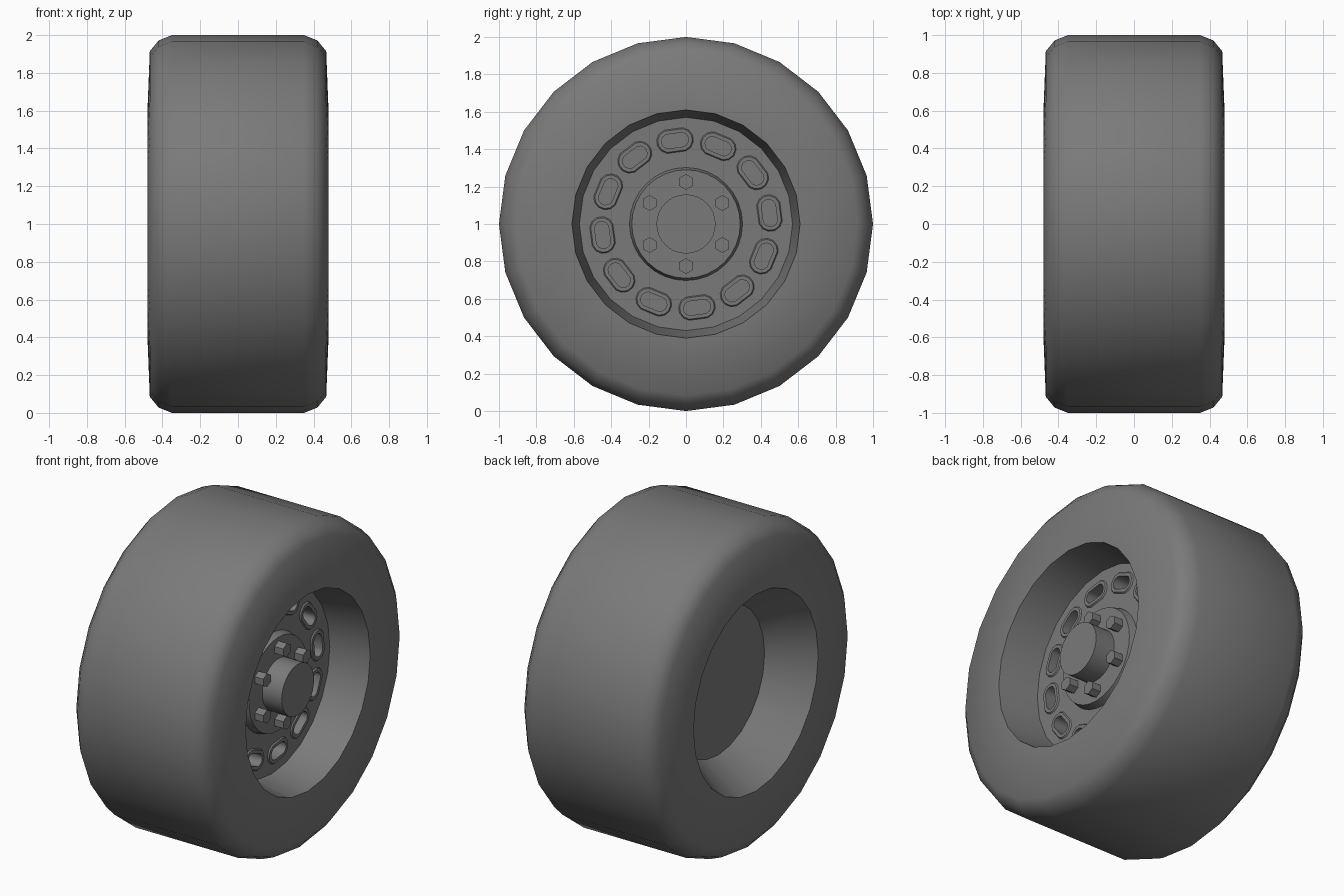
import bpy, bmesh
from math import sin, cos, pi, radians

if "Cube" in bpy.data.objects:
    bpy.data.objects.remove(bpy.data.objects["Cube"])

AXLE = 1.0          # axle height; the axle runs along x
BACK, FACE = -0.22, 0.23
BACK_R = 0.455      # the back well narrows more than the front one

grey = bpy.data.materials.new("dark_grey")
grey.diffuse_color = (0.195, 0.195, 0.195, 1)
grey.use_nodes = True
grey.node_tree.nodes["Principled BSDF"].inputs["Base Color"].default_value = grey.diffuse_color


def finish(name, bm, angle=None):
    bmesh.ops.recalc_face_normals(bm, faces=bm.faces)
    mesh = bpy.data.meshes.new(name)
    bm.to_mesh(mesh)
    bm.free()
    mesh.materials.append(grey)
    ob = bpy.data.objects.new(name, mesh)
    bpy.context.collection.objects.link(ob)
    if angle:
        bpy.ops.object.select_all(action='DESELECT')
        ob.select_set(True)
        bpy.context.view_layer.objects.active = ob
        bpy.ops.object.shade_smooth_by_angle(angle=radians(angle))
    return ob


def loft(bm, loops, caps=(False, False)):
    """Skin between matching loops of points."""
    rings = [[bm.verts.new(p) for p in loop] for loop in loops]
    for a, b in zip(rings, rings[1:]):
        n = len(a)
        for i in range(n):
            j = (i + 1) % n
            bm.faces.new((a[i], a[j], b[j], b[i]))
    for want, ring in zip(caps, (rings[0], rings[-1])):
        if want:
            bm.faces.new(ring)


def circle(x, r, n, y=0, z=AXLE):
    return [(x, y + r * sin(2 * pi * i / n), z + r * cos(2 * pi * i / n))
            for i in range(n)]


def turned(name, profile, n, angle, caps=(True, True)):
    bm = bmesh.new()
    loft(bm, [circle(x, r, n) for x, r in profile], caps)
    return finish(name, bm, angle)


def slot(x, r, a):
    """Long rounded slot outline, tangent to the wheel at angle a from the top."""
    pts = []
    for side in (1, -1):
        for k in range(6):
            t = radians(-75 + k * 30)
            u, v = side * (0.034 + r * cos(t)), side * r * sin(t) + 0.45
            pts.append((x, u * cos(a) + v * sin(a), AXLE - u * sin(a) + v * cos(a)))
    return pts


# tyre with both wheel wells
half = [(0.35, 1.0), (0.42, 0.972), (0.467, 0.915), (0.479, 0.61)]
profile = ([(BACK, BACK_R)] + [(-x, r) for x, r in reversed(half)]
           + half + [(FACE, 0.57)])
turned("tyre", profile, 24, 40, (False, False))

# wheel disc, plain on the back
disc = turned("wheel_disc", [(BACK, BACK_R), (FACE, 0.57)], 24, None)

# ring of slots: low raised collars and a cutter for the pockets
angles = [radians(-7.5 + 30 * i) for i in range(12)]
collars, cuts = bmesh.new(), bmesh.new()
for a in angles:
    loft(collars, [slot(FACE, 0.065, a), slot(FACE + 0.008, 0.059, a),
                   slot(FACE + 0.008, 0.039, a), slot(FACE - 0.13, 0.039, a)])
    loft(cuts, [slot(FACE - 0.13, 0.041, a), slot(FACE + 0.05, 0.041, a)],
         (True, True))
finish("slot_collars", collars, 40)
cutter = finish("slot_cutter", cuts)
cutter.hide_render = True
cutter.hide_viewport = True
mod = disc.modifiers.new("pockets", 'BOOLEAN')
mod.operation = 'DIFFERENCE'
mod.solver = 'EXACT'
mod.object = cutter

# hub flange and centre cap
turned("hub_flange", [(FACE - 0.01, 0.305), (0.277, 0.29)], 32, 30)
turned("hub_cap", [(0.27, 0.158), (0.41, 0.158)], 32, 30)

# six hexagonal wheel nuts
nuts = bmesh.new()
for i in range(6):
    a = i * pi / 3
    y, z = 0.225 * sin(a), AXLE + 0.225 * cos(a)
    loft(nuts, [circle(0.27, 0.042, 6, y, z), circle(0.336, 0.042, 6, y, z)],
         (True, True))
finish("wheel_nuts", nuts)
